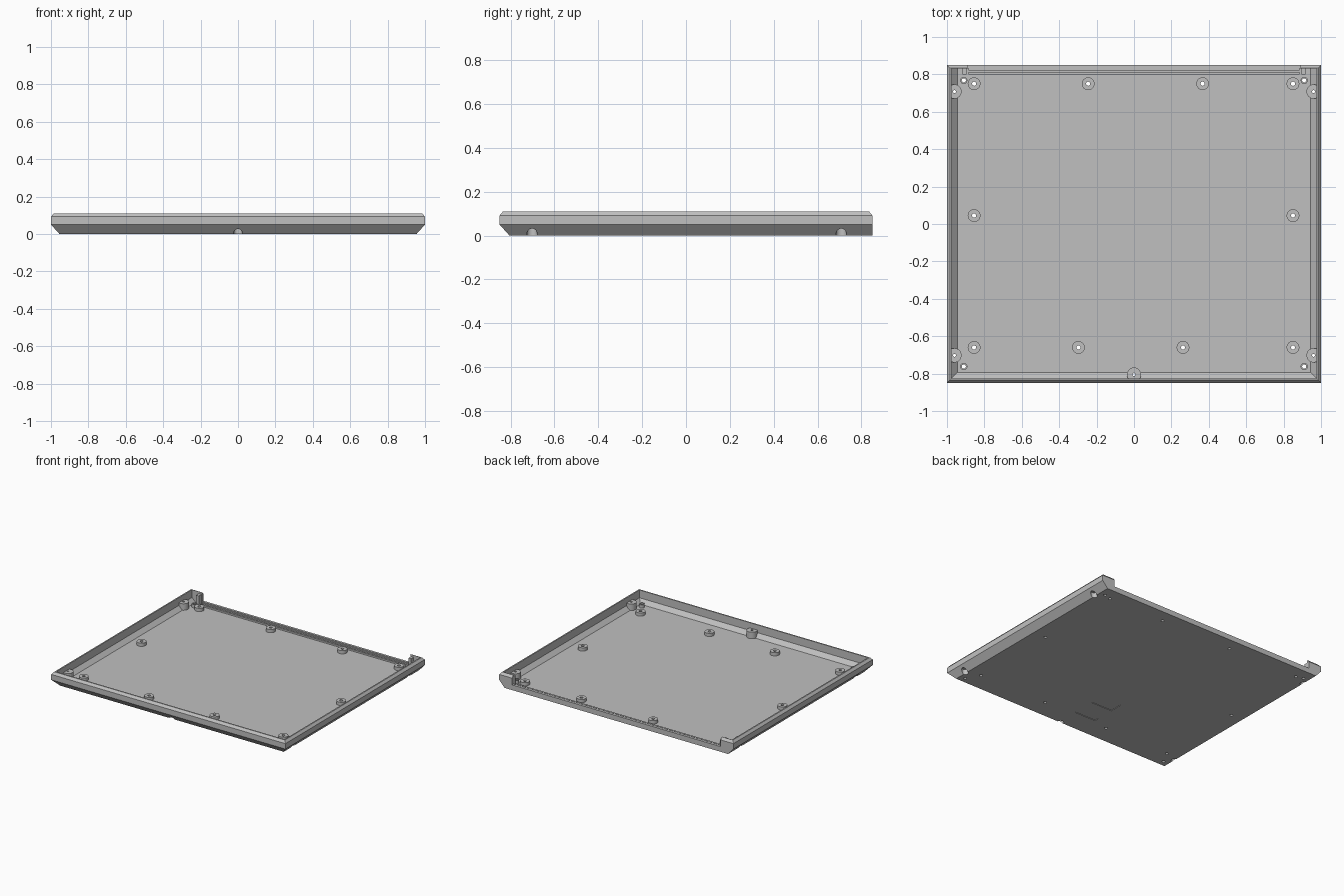
import bpy, bmesh, math
from mathutils import Matrix, Vector

cube = bpy.data.objects.get("Cube")
if cube:
    bpy.data.objects.remove(cube, do_unlink=True)

grey = bpy.data.materials.new("light_grey_plastic")
grey.use_nodes = True
COLOUR = (0.53, 0.53, 0.53, 1)
grey.diffuse_color = COLOUR
grey.node_tree.nodes["Principled BSDF"].inputs["Base Color"].default_value = COLOUR


def make_object(name, bm):
    bmesh.ops.recalc_face_normals(bm, faces=bm.faces)
    mesh = bpy.data.meshes.new(name)
    bm.to_mesh(mesh)
    bm.free()
    mesh.materials.append(grey)
    ob = bpy.data.objects.new(name, mesh)
    bpy.context.collection.objects.link(ob)
    return ob


def loft(name, sections):
    """Stack rectangles given as (z, half width, front y, back y)."""
    bm = bmesh.new()
    rings = [[bm.verts.new(p) for p in ((-w, f, z), (w, f, z), (w, b, z), (-w, b, z))]
             for z, w, f, b in sections]
    for low, high in zip(rings, rings[1:]):
        for i in range(4):
            j = (i + 1) % 4
            bm.faces.new((low[i], low[j], high[j], high[i]))
    bm.faces.new(rings[0][::-1])
    bm.faces.new(rings[-1])
    return make_object(name, bm)


def add_box(bm, x, y, z):
    size = Vector((x[1] - x[0], y[1] - y[0], z[1] - z[0]))
    mid = Vector((sum(x), sum(y), sum(z))) / 2
    bmesh.ops.create_cube(bm, size=1, matrix=Matrix.Translation(mid) @ Matrix.Diagonal(size).to_4x4())


def add_rods(bm, spots, radius, z0, z1):
    for x, y in spots:
        bmesh.ops.create_cone(bm, cap_ends=True, segments=32, radius1=radius, radius2=radius,
                              depth=z1 - z0, matrix=Matrix.Translation((x, y, (z0 + z1) / 2)))


def subtract(target, cutter):
    cutter.hide_render = True
    mod = target.modifiers.new("cut", 'BOOLEAN')
    mod.operation = 'DIFFERENCE'
    mod.solver = 'EXACT'
    mod.object = cutter
    bpy.context.view_layer.objects.active = target
    bpy.ops.object.modifier_apply(modifier=mod.name)
    bpy.data.objects.remove(cutter, do_unlink=True)


FLOOR = 0.02
board_mounts = [(-0.855, 0.75), (-0.245, 0.75), (0.367, 0.75), (0.85, 0.75),
                (-0.855, 0.045), (0.85, 0.045),
                (-0.855, -0.66), (-0.297, -0.66), (0.262, -0.66), (0.85, -0.66)]
corner_pins = [(s * 0.91, y) for s in (-1, 1) for y in (0.768, -0.762)]
wall_mounts = [(s * 0.96, y) for s in (-1, 1) for y in (0.708, -0.702)] + [(0, -0.805)]

# Outer shell with sloped underside and chamfered rim
tray = loft("bottom_tray", [(0, 0.955, -0.805, 0.85), (0.05, 1, -0.85, 0.85),
                            (0.092, 1, -0.85, 0.85), (0.11, 0.985, -0.835, 0.835)])
cavity = loft("cavity", [(FLOOR, 0.945, -0.795, 0.832), (0.05, 0.975, -0.825, 0.832),
                         (0.15, 0.975, -0.825, 0.832)])

# Raised features, kept solid inside the cavity
bm = bmesh.new()
add_rods(bm, board_mounts, 0.034, 0, 0.045)
add_rods(bm, corner_pins, 0.019, 0, 0.045)
add_rods(bm, wall_mounts, 0.038, 0, 0.07)
add_box(bm, (-0.885, 0.885), (0.80, 0.813), (0, 0.032))
add_box(bm, (-0.885, 0.885), (0.822, 0.86), (0, 0.036))
for s in (-1, 1):
    add_box(bm, sorted((s * 0.895, s * 0.918)), (0.80, 0.86), (0, 0.095))
subtract(cavity, make_object("raised_features", bm))
subtract(tray, cavity)

# Rear opening, screw recesses and label pockets under the floor
bm = bmesh.new()
add_box(bm, (-0.89, 0.89), (0.79, 0.9), (0.04, 0.2))
add_rods(bm, wall_mounts, 0.024, -0.05, 0.04)
add_box(bm, (-0.17, 0.01), (-0.45, -0.34), (-0.05, 0.004))
add_box(bm, (-0.17, 0.01), (-0.63, -0.59), (-0.05, 0.004))
subtract(tray, make_object("recesses", bm))

# Screw holes
bm = bmesh.new()
add_rods(bm, board_mounts + corner_pins, 0.011, -0.05, 0.2)
add_rods(bm, wall_mounts, 0.008, -0.05, 0.2)
subtract(tray, make_object("screw_holes", bm))

for ob in bpy.context.selected_objects:
    ob.select_set(False)
tray.select_set(True)
bpy.context.view_layer.objects.active = tray
bpy.ops.object.shade_smooth_by_angle(angle=math.radians(25))
